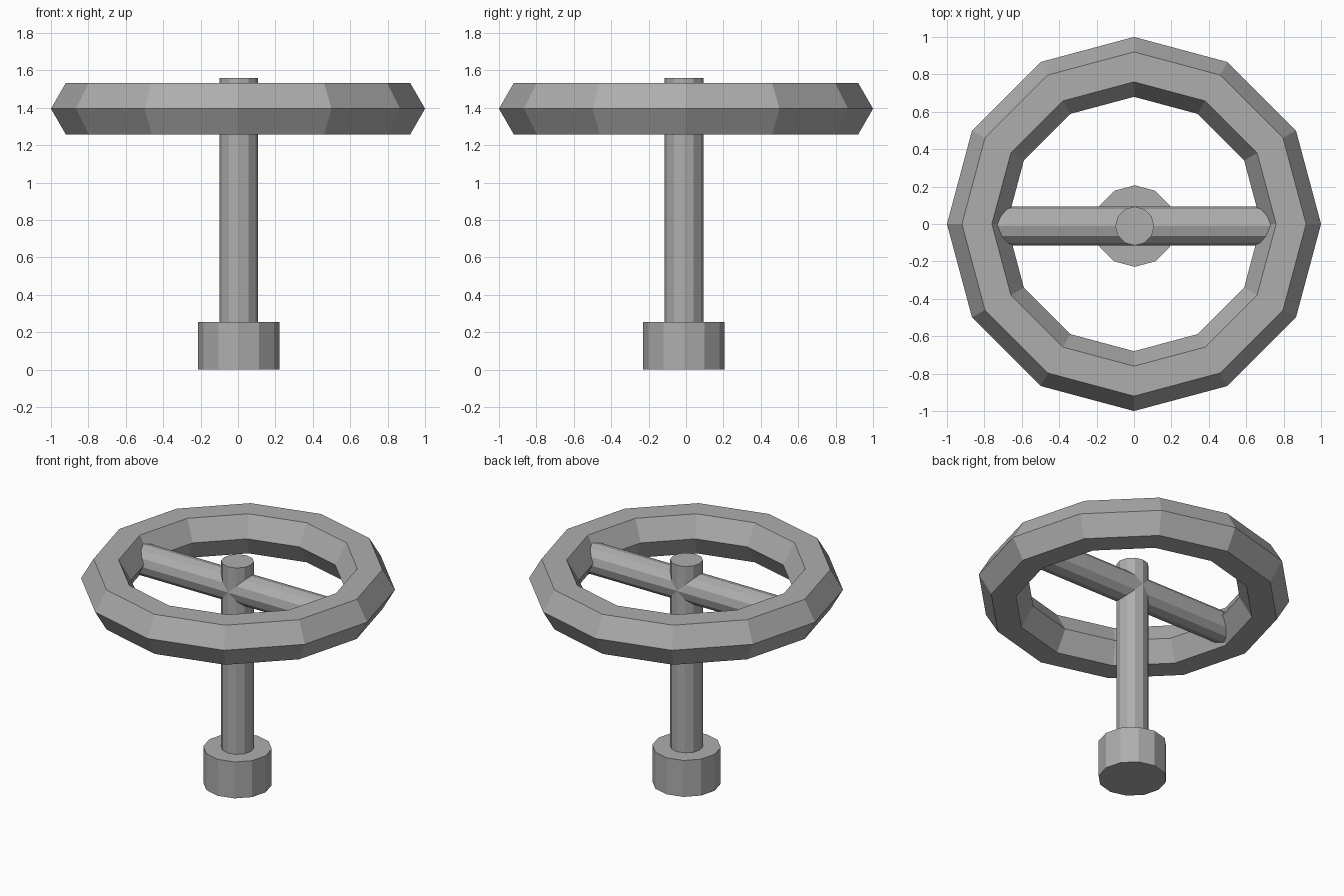
import bpy
import bmesh
from math import cos, sin, pi
from mathutils import Matrix, Vector

default_cube = bpy.data.objects.get("Cube")
if default_cube:
    bpy.data.objects.remove(default_cube, do_unlink=True)

# Single metal colour
grey = (0.42, 0.42, 0.42, 1)
metal = bpy.data.materials.new("grey_metal")
metal.use_nodes = True
metal.diffuse_color = grey
metal.node_tree.nodes["Principled BSDF"].inputs["Base Color"].default_value = grey

SIDES = 12
AXIS = Vector((0.004, -0.011, 0))


def add_object(name, bm):
    bmesh.ops.recalc_face_normals(bm, faces=bm.faces)
    mesh = bpy.data.meshes.new(name)
    bm.to_mesh(mesh)
    bm.free()
    mesh.materials.append(metal)
    obj = bpy.data.objects.new(name, mesh)
    bpy.context.collection.objects.link(obj)
    return obj


def cylinder(name, radius, length, center, rotation=Matrix()):
    bm = bmesh.new()
    bmesh.ops.create_cone(bm, cap_ends=True, segments=SIDES, radius1=radius,
                          radius2=radius, depth=length,
                          matrix=Matrix.Translation(AXIS + Vector(center)) @ rotation)
    return add_object(name, bm)


def ring(name, radius, thickness, height, section_sides):
    bm = bmesh.new()
    loops = []
    for i in range(SIDES):
        a = 2 * pi * i / SIDES
        loop = []
        for j in range(section_sides):
            b = 2 * pi * j / section_sides
            r = radius + thickness * cos(b)
            loop.append(bm.verts.new((r * cos(a), r * sin(a), height + thickness * sin(b))))
        loops.append(loop)
    for i in range(SIDES):
        here, after = loops[i], loops[(i + 1) % SIDES]
        for j in range(section_sides):
            k = (j + 1) % section_sides
            bm.faces.new((here[j], after[j], after[k], here[k]))
    return add_object(name, bm)


# Base collar, upright stem, cross spoke and hexagonal-section rim
cylinder("base_collar", 0.218, 0.255, (0, 0, 0.1275))
cylinder("stem", 0.104, 1.36, (0, 0, 0.88))
cylinder("cross_spoke", 0.104, 1.6, (0, 0, 1.38), Matrix.Rotation(pi / 2, 4, "Y"))
ring("wheel_rim", 0.84, 0.16, 1.395, 6)
